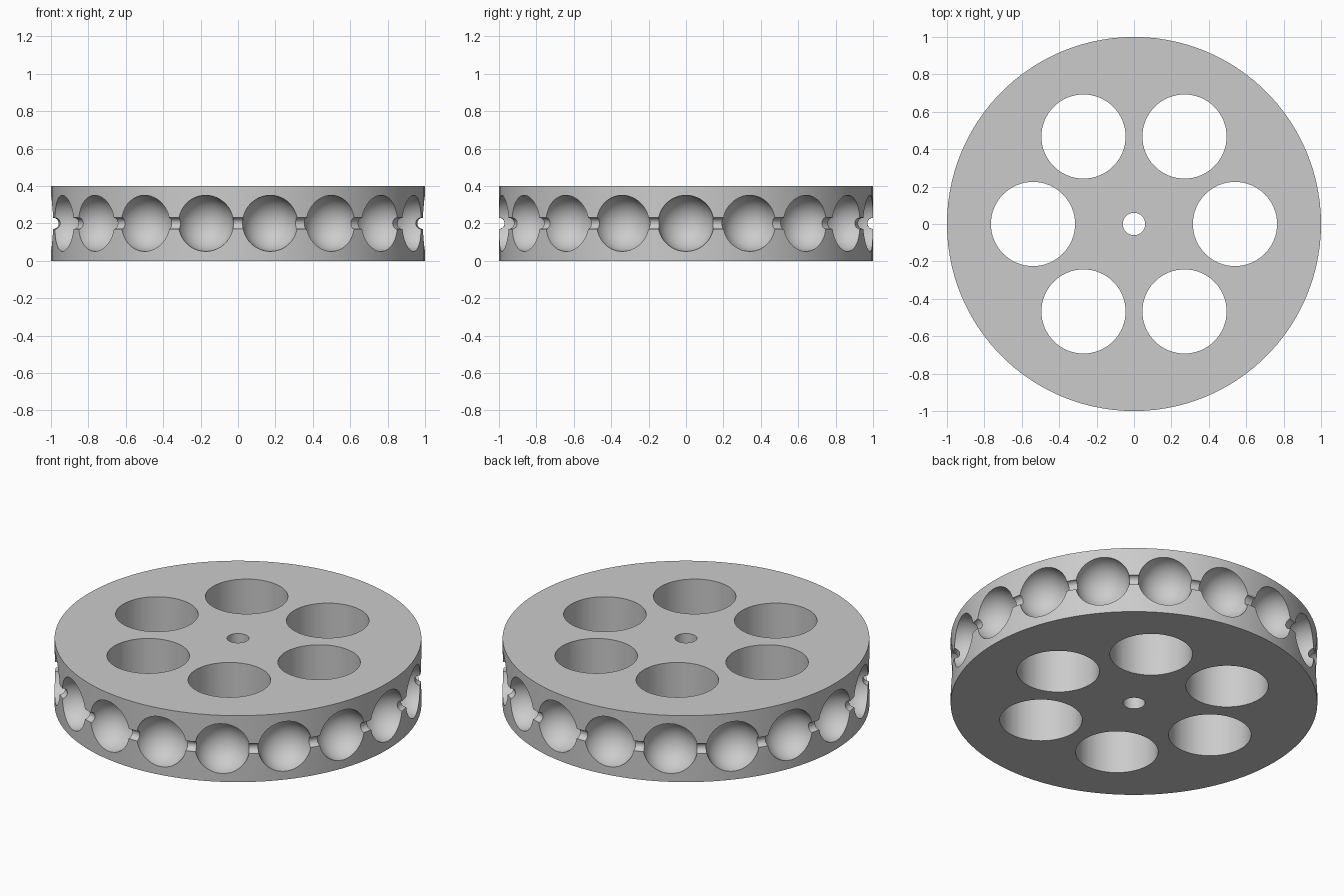
import bpy, bmesh
from math import sin, cos, pi, radians
from mathutils import Matrix, Vector

cube = bpy.data.objects.get("Cube")
if cube:
    bpy.data.objects.remove(cube, do_unlink=True)

RADIUS, HEIGHT, BORE = 1.0, 0.4, 0.06
MID = HEIGHT / 2
GROOVE = 0.03          # cord groove radius
SOCKET, SOCKETS = 0.15, 18
HOLE, HOLE_RING, HOLES = 0.225, 0.54, 6

grey = bpy.data.materials.new("plain grey")
grey.use_nodes = True
colour = (0.6, 0.6, 0.6, 1)
grey.diffuse_color = colour
grey.node_tree.nodes["Principled BSDF"].inputs["Base Color"].default_value = colour


def make_object(name, bm):
    bmesh.ops.recalc_face_normals(bm, faces=bm.faces)
    mesh = bpy.data.meshes.new(name)
    bm.to_mesh(mesh)
    bm.free()
    mesh.materials.append(grey)
    obj = bpy.data.objects.new(name, mesh)
    bpy.context.collection.objects.link(obj)
    return obj


def ring(count, radius, z):
    for i in range(count):
        a = 2 * pi * i / count
        yield Matrix.Translation((radius * cos(a), radius * sin(a), z))


# Wheel body: a lathed section with the bore and the cord groove
steps = 12
arc = [(RADIUS - GROOVE * sin(pi * i / steps), MID - GROOVE * cos(pi * i / steps))
       for i in range(steps + 1)]
profile = [(BORE, 0), (RADIUS, 0), *arc, (RADIUS, HEIGHT), (BORE, HEIGHT)]
bm = bmesh.new()
verts = [bm.verts.new((r, 0, z)) for r, z in profile]
edges = [bm.edges.new((v, verts[i - 1])) for i, v in enumerate(verts)]
bmesh.ops.spin(bm, geom=verts + edges, cent=Vector(), axis=(0, 0, 1),
               angle=2 * pi, steps=108, use_merge=False)
bmesh.ops.remove_doubles(bm, verts=bm.verts, dist=0.0001)
wheel = make_object("pulley_wheel", bm)

# Cutter for the ball sockets around the rim
bm = bmesh.new()
for place in ring(SOCKETS, RADIUS, MID):
    bmesh.ops.create_uvsphere(bm, u_segments=48, v_segments=24, radius=SOCKET, matrix=place)
socket_cutter = make_object("socket_cutter", bm)

# Cutter for the lightening holes
bm = bmesh.new()
for place in ring(HOLES, HOLE_RING, MID):
    bmesh.ops.create_cone(bm, cap_ends=True, segments=64, radius1=HOLE, radius2=HOLE,
                          depth=HEIGHT * 2, matrix=place)
hole_cutter = make_object("hole_cutter", bm)

# Cut the wheel, then drop the cutters
bpy.ops.object.select_all(action="DESELECT")
bpy.context.view_layer.objects.active = wheel
wheel.select_set(True)
for cutter in (socket_cutter, hole_cutter):
    cutter.hide_render = True
    mod = wheel.modifiers.new(cutter.name, "BOOLEAN")
    mod.operation, mod.solver, mod.object = "DIFFERENCE", "EXACT", cutter
    bpy.ops.object.modifier_apply(modifier=mod.name)
    bpy.data.objects.remove(cutter, do_unlink=True)

bpy.ops.object.shade_smooth_by_angle(angle=radians(30))
